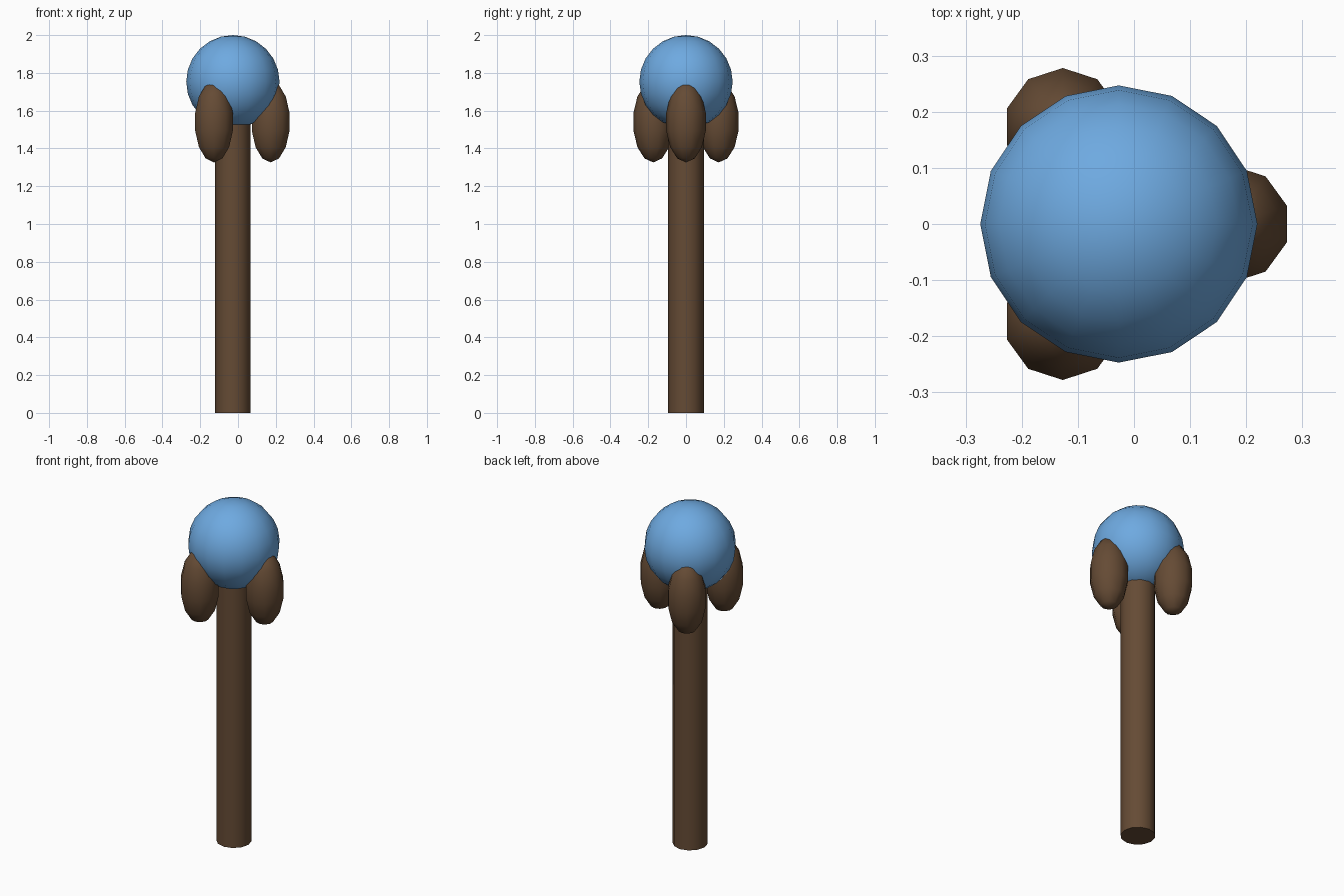
import bpy
from math import radians, cos, sin

if "Cube" in bpy.data.objects:
    bpy.data.objects.remove(bpy.data.objects["Cube"])

CX = -0.027  # shared vertical axis


def material(name, color):
    m = bpy.data.materials.new(name)
    m.diffuse_color = (*color, 1)
    m.use_nodes = True
    m.node_tree.nodes["Principled BSDF"].inputs["Base Color"].default_value = m.diffuse_color
    return m


def finish(name, mat, smooth_angle=60):
    ob = bpy.context.object
    ob.name = name
    ob.data.materials.append(mat)
    bpy.ops.object.transform_apply(location=False, rotation=False, scale=True)
    bpy.ops.object.shade_smooth_by_angle(angle=radians(smooth_angle))
    return ob


wood = material("dark_wood", (0.13, 0.07, 0.035))
blue = material("blue", (0.156, 0.40, 0.75))

# Straight shaft, running up into the ball
SHAFT = 1.6
bpy.ops.mesh.primitive_cylinder_add(vertices=12, radius=0.094, depth=SHAFT,
                                    location=(CX, 0, SHAFT / 2))
finish("shaft", wood)

# Ball on top
R = 0.247
bpy.ops.mesh.primitive_uv_sphere_add(segments=16, ring_count=12, radius=R,
                                     location=(CX, 0, 2 - R))
finish("ball", blue)

# Three elongated prongs holding the ball
for i in range(3):
    a = radians(120 * i)
    bpy.ops.mesh.primitive_uv_sphere_add(
        segments=10, ring_count=7, radius=0.1075,
        location=(CX + 0.2 * cos(a), 0.2 * sin(a), 1.541))
    bpy.context.object.scale = (1, 1, 2)
    finish(f"prong_{i + 1}", wood, 80)
